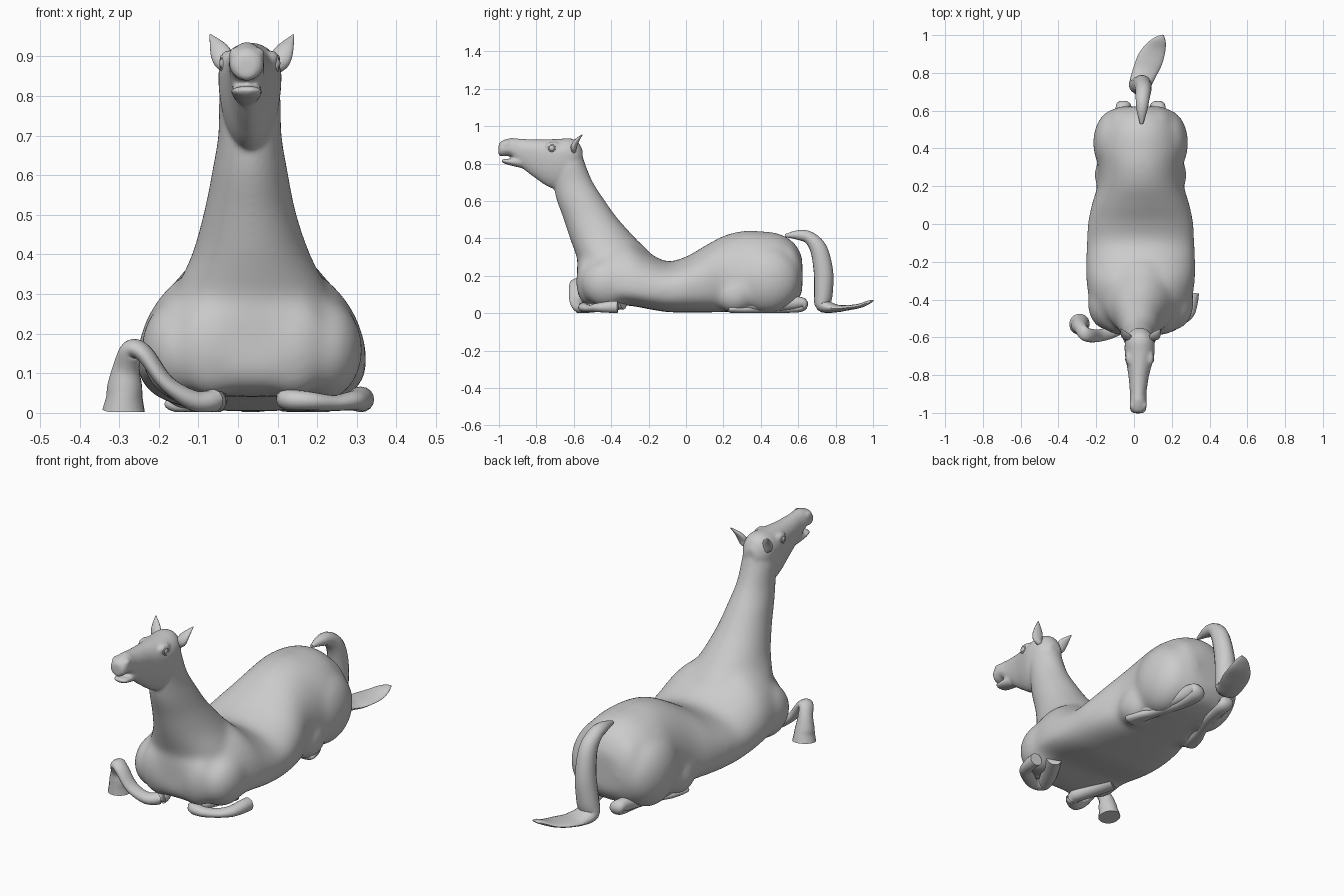
import bpy, math
from mathutils import Vector

CX = 0.035  # body midline


def smooth_rows(rows, steps):
    """Catmull-Rom interpolation between rows of numbers."""
    out = []
    for i in range(len(rows) - 1):
        p = [rows[max(i - 1, 0)], rows[i], rows[i + 1], rows[min(i + 2, len(rows) - 1)]]
        for s in range(steps):
            t = s / steps
            out.append([0.5 * (2 * b + (c - a) * t + (2 * a - 5 * b + 4 * c - d) * t * t
                               + (3 * b - a - 3 * c + d) * t ** 3) for a, b, c, d in zip(*p)])
    return out + [list(rows[-1])]


def loft(name, rings):
    n = len(rings[0])
    verts = [(v[0], v[1], max(v[2], 0.002)) for r in rings for v in r]
    faces = [(k * n + i, k * n + (i + 1) % n, (k + 1) * n + (i + 1) % n, (k + 1) * n + i)
             for k in range(len(rings) - 1) for i in range(n)]
    faces += [tuple(range(n))[::-1], tuple(range(len(verts) - n, len(verts)))]
    me = bpy.data.meshes.new(name)
    me.from_pydata(verts, [], faces)
    ob = bpy.data.objects.new(name, me)
    bpy.context.collection.objects.link(ob)
    bpy.ops.object.select_all(action='DESELECT')
    ob.select_set(True)
    bpy.context.view_layer.objects.active = ob
    bpy.ops.object.mode_set(mode='EDIT')
    bpy.ops.mesh.select_all(action='SELECT')
    bpy.ops.mesh.normals_make_consistent(inside=False)
    bpy.ops.object.mode_set(mode='OBJECT')
    bpy.ops.object.shade_smooth_by_angle(angle=math.radians(50))
    return ob


def slices(name, rows, axis='y', low_power=1.0, n=32):
    """Rows: position, midline x, half width, low, widest level, high."""
    rings = []
    for p, cx, w, lo, mid, hi in smooth_rows(rows, 5):
        ring = []
        for i in range(n):
            a = 2 * math.pi * i / n
            c, s = math.cos(a), math.sin(a)
            e = low_power if s < 0 else 1
            x = cx + w * math.copysign(abs(c) ** e, c)
            h = mid + ((hi - mid) * s if s > 0 else -(mid - lo) * abs(s) ** e)
            ring.append((x, p, h) if axis == 'y' else (x, h, p))
        rings.append(ring)
    return loft(name, rings)


def tube(name, rows, hint, n=16):
    """Rows: x, y, z, radius across, radius thick."""
    rows = smooth_rows(rows, 5)
    pts = [Vector(r[:3]) for r in rows]
    rings = []
    for i, r in enumerate(rows):
        t = (pts[min(i + 1, len(pts) - 1)] - pts[max(i - 1, 0)]).normalized()
        side = Vector(hint)
        side = (side - t * side.dot(t)).normalized()
        up = t.cross(side)
        rings.append([pts[i] + side * r[3] * math.cos(a) + up * r[4] * math.sin(a)
                      for a in (2 * math.pi * k / n for k in range(n))])
    return loft(name, rings)


def ball(name, loc, radii):
    bpy.ops.mesh.primitive_uv_sphere_add(segments=32, ring_count=16, location=loc)
    ob = bpy.context.object
    ob.name = name
    ob.scale = radii
    bpy.ops.object.shade_smooth()
    return ob


# Torso
body = [(y, CX, w, lo, mid, hi) for y, w, lo, mid, hi in [
    (-.582, .09, .11, .19, .27), (-.555, .17, .065, .17, .33), (-.49, .225, .045, .16, .375),
    (-.40, .27, .04, .15, .40), (-.30, .288, .04, .14, .395), (-.20, .29, .022, .13, .325),
    (-.10, .285, .006, .13, .278), (0, .28, .004, .14, .303), (.10, .26, .004, .15, .36),
    (.20, .23, .006, .16, .414), (.30, .225, .008, .17, .44), (.40, .238, .012, .18, .439),
    (.50, .215, .02, .19, .425), (.58, .165, .05, .20, .375), (.622, .10, .11, .21, .30)]]
parts = [slices("torso", body, low_power=0.7)]

# Neck, in horizontal slices
parts.append(slices("neck", [
    (.20, .035, .20, -.56, -.42, -.22), (.30, .035, .195, -.585, -.42, -.18),
    (.40, .033, .15, -.622, -.45, -.268), (.50, .03, .119, -.655, -.50, -.358),
    (.60, .03, .097, -.69, -.55, -.433), (.70, .03, .080, -.71, -.60, -.498),
    (.80, .03, .077, -.72, -.63, -.54), (.87, .03, .065, -.70, -.63, -.56)], axis='z'))

# Skull and lower lip, leaving a mouth slit
parts.append(slices("head", [
    (-1.002, .022, .022, .848, .875, .90), (-.988, .022, .041, .838, .88, .92),
    (-.94, .022, .045, .840, .88, .936), (-.90, .022, .044, .80, .87, .934),
    (-.86, .023, .047, .763, .87, .931), (-.80, .025, .055, .718, .86, .929),
    (-.74, .028, .068, .678, .85, .93), (-.68, .03, .079, .66, .85, .932),
    (-.62, .03, .077, .68, .85, .935), (-.58, .03, .06, .72, .84, .918),
    (-.553, .03, .03, .78, .83, .875)]))
parts.append(slices("lower_lip", [
    (-.985, .022, .02, .810, .817, .822), (-.97, .022, .036, .799, .816, .825),
    (-.93, .022, .040, .788, .812, .827), (-.88, .022, .036, .776, .81, .84)]))

# Muscle masses of shoulder, breast, haunch, stifle, brow and nostril
for s in (-1, 1):
    parts.append(ball("shoulder", (CX + s * .18, -.42, .16), (.10, .14, .13)))
    parts.append(ball("breast", (CX + s * .10, -.52, .17), (.10, .068, .13)))
    parts.append(ball("haunch", (CX + s * .13, .43, .18), (.122, .18, .18)))
    parts.append(ball("stifle", (CX + s * .16, .26, .10), (.085, .11, .10)))
    parts.append(ball("buttock", (CX + s * .085, .535, .20), (.10, .09, .17)))
    parts.append(ball("brow", (.03 + s * .055, -.71, .893), (.020, .04, .022)))
    parts.append(ball("nostril_flare", (.022 + s * .03, -.96, .905), (.016, .025, .018)))

# Blend the masses into one skin
bpy.ops.object.select_all(action='DESELECT')
for p in parts:
    p.select_set(True)
bpy.context.view_layer.objects.active = parts[0]
bpy.ops.object.join()
skin = bpy.context.object
skin.name = "body"
rm = skin.modifiers.new("blend", 'REMESH')
rm.mode = 'VOXEL'
rm.voxel_size = 0.008
rm.use_smooth_shade = True
sm = skin.modifiers.new("relax", 'SMOOTH')
sm.factor = 0.5
sm.iterations = 4
bpy.ops.object.convert(target='MESH')
# Extra relaxing below the throat, where the muscles flow together
soft = skin.vertex_groups.new(name="soft")
for v in skin.data.vertices:
    w = min(1, max(0, (.62 - (skin.matrix_world @ v.co).z) / .1))
    if w > 0:
        soft.add([v.index], w, 'REPLACE')
sm = skin.modifiers.new("flow", 'SMOOTH')
sm.factor = 0.5
sm.iterations = 70
sm.vertex_group = "soft"
bpy.ops.object.convert(target='MESH')
bpy.ops.object.shade_smooth()

for s, side in ((-1, "right"), (1, "left")):
    # Ears
    x = .035 + s * .062
    tube(side + "_ear", [(x - s * .006, -.60, .865, .015, .012), (x + s * .008, -.60, .89, .027, .016),
                         (x + s * .022, -.585, .92, .023, .012),
                         (x + s * .043, -.555, .955, .002, .002)], (1, 0, .3))
    # Eyes with lids, and nostrils
    ball(side + "_eye", (.03 + s * .069, -.717, .883), (.008, .015, .014))
    bpy.ops.mesh.primitive_torus_add(major_radius=.017, minor_radius=.004, major_segments=20,
                                     minor_segments=8, location=(.03 + s * .070, -.717, .883),
                                     rotation=(0, math.pi / 2, -s * .15))
    bpy.context.object.name = side + "_eyelid"
    bpy.ops.object.shade_smooth()
    # Hind legs: shank back to hock, cannon folded forward to hoof
    leg = [(.17, .26, .06, .04, .04), (.14, .42, .045, .035, .035), (.11, .57, .055, .03, .035),
           (.095, .625, .055, .035, .026), (.085, .61, .028, .036, .022), (.10, .50, .02, .03, .018),
           (.14, .38, .02, .028, .018), (.165, .31, .02, .036, .022), (.18, .24, .022, .042, .02),
           (.183, .225, .022, .03, .012)]
    tube(side + "_hind_leg", [(CX + s * r[0],) + r[1:] for r in leg], (1, 0, 0))

# Front legs, folded under and out to each side
tube("right_front_leg", [(-.15, -.34, .07, .05, .04), (-.09, -.45, .045, .04, .035),
                         (-.06, -.53, .032, .034, .03), (-.11, -.57, .03, .032, .026),
                         (-.18, -.59, .075, .034, .02), (-.235, -.59, .148, .036, .022),
                         (-.268, -.575, .160, .036, .026), (-.282, -.55, .115, .036, .034),
                         (-.286, -.54, .07, .044, .044), (-.287, -.535, .04, .05, .046),
                         (-.289, -.53, .006, .056, .054)], (.25, 1, 0))
tube("left_front_leg", [(.22, -.34, .07, .05, .04), (.16, -.45, .045, .035, .04),
                        (.13, -.53, .034, .028, .034), (.18, -.545, .03, .024, .03),
                        (.24, -.51, .025, .020, .032), (.285, -.475, .03, .024, .032),
                        (.30, -.44, .032, .028, .032), (.308, -.40, .034, .032, .032),
                        (.312, -.365, .034, .032, .032)], (0, 0, 1))

# Tail arching down and trailing on the ground
tube("tail", [(.04, .53, .415, .008, .008), (.042, .60, .418, .028, .026), (.045, .66, .403, .036, .034),
              (.05, .71, .34, .042, .046), (.045, .735, .22, .048, .052), (.035, .735, .11, .054, .05),
              (.03, .735, .045, .057, .042), (.055, .80, .026, .064, .022), (.085, .87, .030, .068, .014),
              (.115, .93, .040, .055, .012), (.14, .975, .058, .032, .01), (.155, 1.0, .068, .004, .003)],
     (1, -.1, 0))
